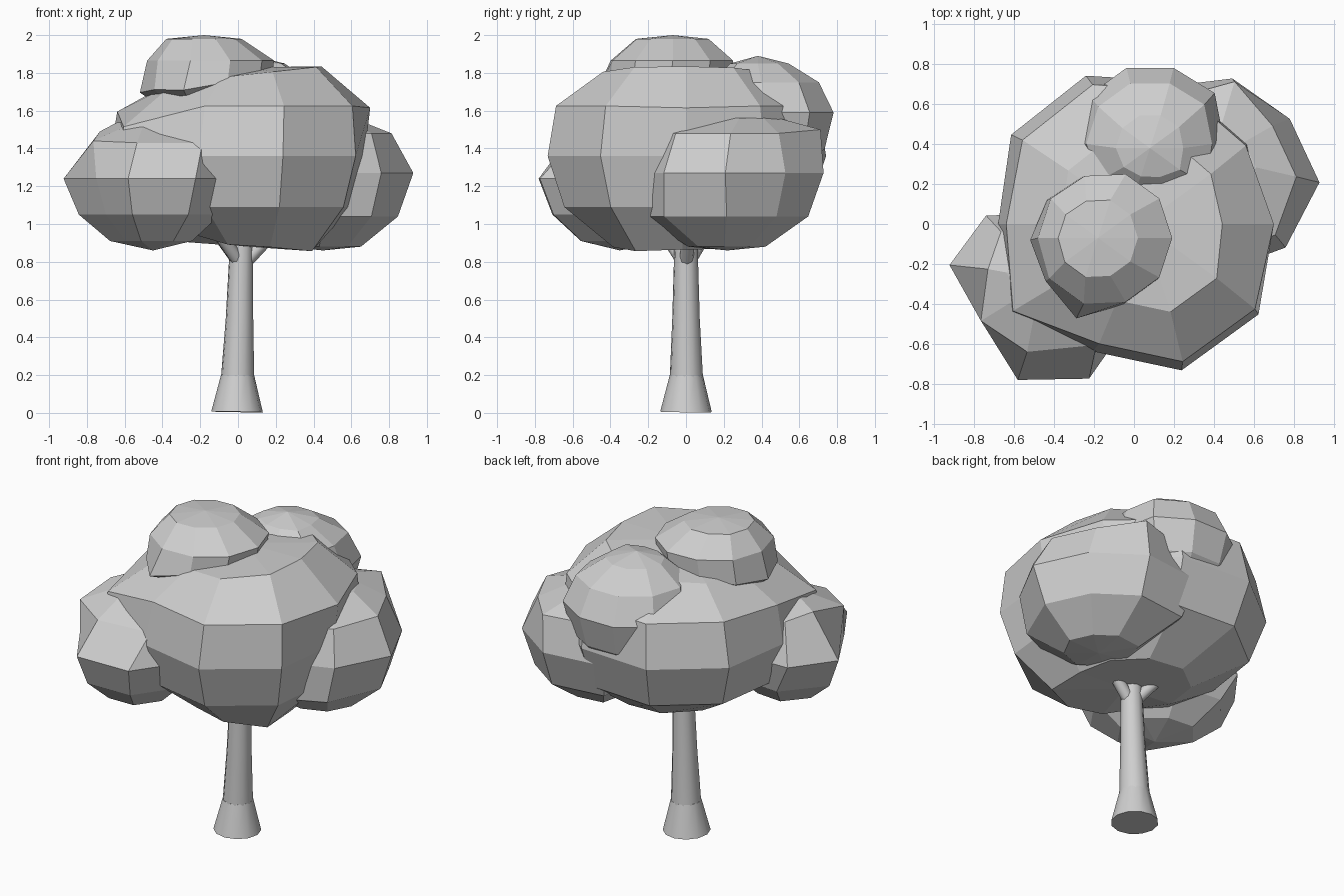
import bpy, bmesh, math
from mathutils import Vector

if "Cube" in bpy.data.objects:
    bpy.data.objects.remove(bpy.data.objects["Cube"])

grey = bpy.data.materials.new("plain grey")
grey.diffuse_color = (0.62, 0.62, 0.62, 1)
grey.use_nodes = True
grey.node_tree.nodes["Principled BSDF"].inputs["Base Color"].default_value = grey.diffuse_color


def finish(name, bm, smooth=False):
    bmesh.ops.recalc_face_normals(bm, faces=bm.faces)
    me = bpy.data.meshes.new(name)
    bm.to_mesh(me)
    bm.free()
    me.materials.append(grey)
    ob = bpy.data.objects.new(name, me)
    bpy.context.collection.objects.link(ob)
    if smooth:
        bpy.ops.object.select_all(action='DESELECT')
        ob.select_set(True)
        bpy.context.view_layer.objects.active = ob
        bpy.ops.object.shade_smooth_by_angle(angle=math.radians(50))
    return ob


def bridge(bm, rings):
    n = len(rings[0])
    for a, b in zip(rings, rings[1:]):
        for i in range(n):
            j = (i + 1) % n
            bm.faces.new((a[i], a[j], b[j], b[i]))


def lobe(name, centre, start, radii, rings, bottom, top, nudges={}):
    """Low-poly leaf clump. radii: one per column; rings: (z, scale, x tilt, x shift, y shift);
    nudges: (ring, column) -> offset that makes the clump irregular."""
    bm = bmesh.new()
    n = len(radii)
    loops = []
    for k, (z, s, tilt, sx, sy) in enumerate(rings):
        loop = []
        for i, r in enumerate(radii):
            a = math.radians(start + 360 * i / n)
            dx, dy = r * s * math.cos(a), r * s * math.sin(a)
            p = Vector((centre[0] + sx + dx, centre[1] + sy + dy, z + tilt * dx))
            loop.append(bm.verts.new(p + Vector(nudges.get((k, i), (0, 0, 0)))))
        loops.append(loop)
    bridge(bm, loops)
    for loop, z, ring in ((loops[0], bottom, rings[0]), (loops[-1], top, rings[-1])):
        pole = bm.verts.new((centre[0] + ring[3], centre[1] + ring[4], z))
        for i in range(n):
            bm.faces.new((loop[i], loop[(i + 1) % n], pole))
    return finish(name, bm)


def tube(name, path, sides=12):
    """Round tapered limb through (x, y, z, radius) points."""
    bm = bmesh.new()
    pts = [Vector(p[:3]) for p in path]
    quat = (pts[-1] - pts[0]).to_track_quat('Z', 'Y')
    loops = []
    for p, (_, _, _, r) in zip(pts, path):
        loops.append([bm.verts.new(p + quat @ Vector((
            r * math.cos(math.tau * i / sides), r * math.sin(math.tau * i / sides), 0)))
            for i in range(sides)])
    bridge(bm, loops)
    bm.faces.new(loops[0])
    bm.faces.new(loops[-1])
    return finish(name, bm, True)


# trunk and root flare
tube("root_flare", [(-0.005, 0, 0.005, 0.137), (-0.002, 0.002, 0.2, 0.088)])
tube("trunk", [(-0.002, 0.002, 0.19, 0.088), (0.008, 0, 0.5, 0.073), (0.02, 0, 0.95, 0.06)])

# short forked branches
for k, deg in enumerate((5, 140, 222)):
    c, s = math.cos(math.radians(deg)), math.sin(math.radians(deg))
    tube(f"branch_{k + 1}", [(0.02 + 0.02 * c, 0.02 * s, 0.80, 0.037),
                             (0.02 + 0.20 * c, 0.20 * s, 0.99, 0.035)], 8)

# main crown
lobe("main_crown", (0, 0), 0,
     (.67, .71, .75, .78, .76, .68, .77, .67, .77, .77),
     [(0.885, 0.50, -0.06, 0.05, -0.02), (1.09, 0.88, 0, 0.01, 0), (1.36, 1.0, 0, 0, 0),
      (1.625, 0.94, 0, 0.02, 0), (1.79, 0.60, 0.11, 0.04, 0)],
     0.88, 1.83,
     {(3, 0): (.05, 0, -.01), (3, 6): (-.04, -.01, -.11), (3, 5): (-.02, 0, -.03),
      (0, 9): (.03, -.02, -.01), (0, 6): (.03, .03, .04)})

# left front clump
lobe("left_clump", (-0.45, -0.35), -107,
     (.45, .48, .45, .42, .42, .49, .495, .34),
     [(0.91, 0.48, 0, 0, 0), (1.05, 0.83, 0, 0, 0), (1.24, 1.0, 0, 0, 0),
      (1.43, 0.72, 0, 0.01, 0.02), (1.51, 0.40, -0.15, 0, 0.05)],
     0.86, 1.54,
     {(3, 7): (-.11, -.04, .01), (3, 1): (.09, .03, 0), (3, 6): (.05, 0, .06),
      (2, 5): (-.06, -.04, 0), (3, 5): (-.06, -.02, .05)})

# right back clump
lobe("right_clump", (0.45, 0.25), -5,
     (.48, .43, .48, .56, .45, .42, .50, .48),
     [(0.88, 0.42, 0, 0, -0.03), (1.04, 0.83, 0, 0, 0), (1.27, 1.0, 0, 0, 0),
      (1.48, 0.80, 0, -0.02, 0.02), (1.56, 0.4, 0, -0.03, 0.05)],
     0.86, 1.58,
     {(3, 2): (.04, .06, .02), (1, 6): (.03, -.07, 0), (1, 7): (.0, -.06, 0),
      (3, 6): (.04, -.05, 0), (3, 7): (.03, -.03, 0)})

# top clump
lobe("top_clump", (-0.16, -0.07), 0,
     (.35, .35, .35, .34, .35, .35, .36, .36, .35, .35),
     [(1.63, 0.6, 0.1, -0.02, 0), (1.74, 0.97, 0.1, 0, -0.01), (1.865, 0.96, 0, 0.015, 0),
      (1.98, 0.57, 0, -0.02, 0)],
     1.6, 2.0, {(1, 7): (-.02, -.06, -.02), (1, 5): (-.02, 0, -.01)})

# back clump
lobe("back_clump", (0.08, 0.42), 0,
     (.37, .40, .38, .38, .38, .38, .36, .33, .34, .41),
     [(1.26, 0.5, 0, 0, 0), (1.4, 0.87, 0, 0, 0), (1.59, 1.0, 0, 0, 0),
      (1.75, 0.84, 0, 0, -0.02), (1.85, 0.45, 0, 0, -0.04)],
     1.2, 1.89)
